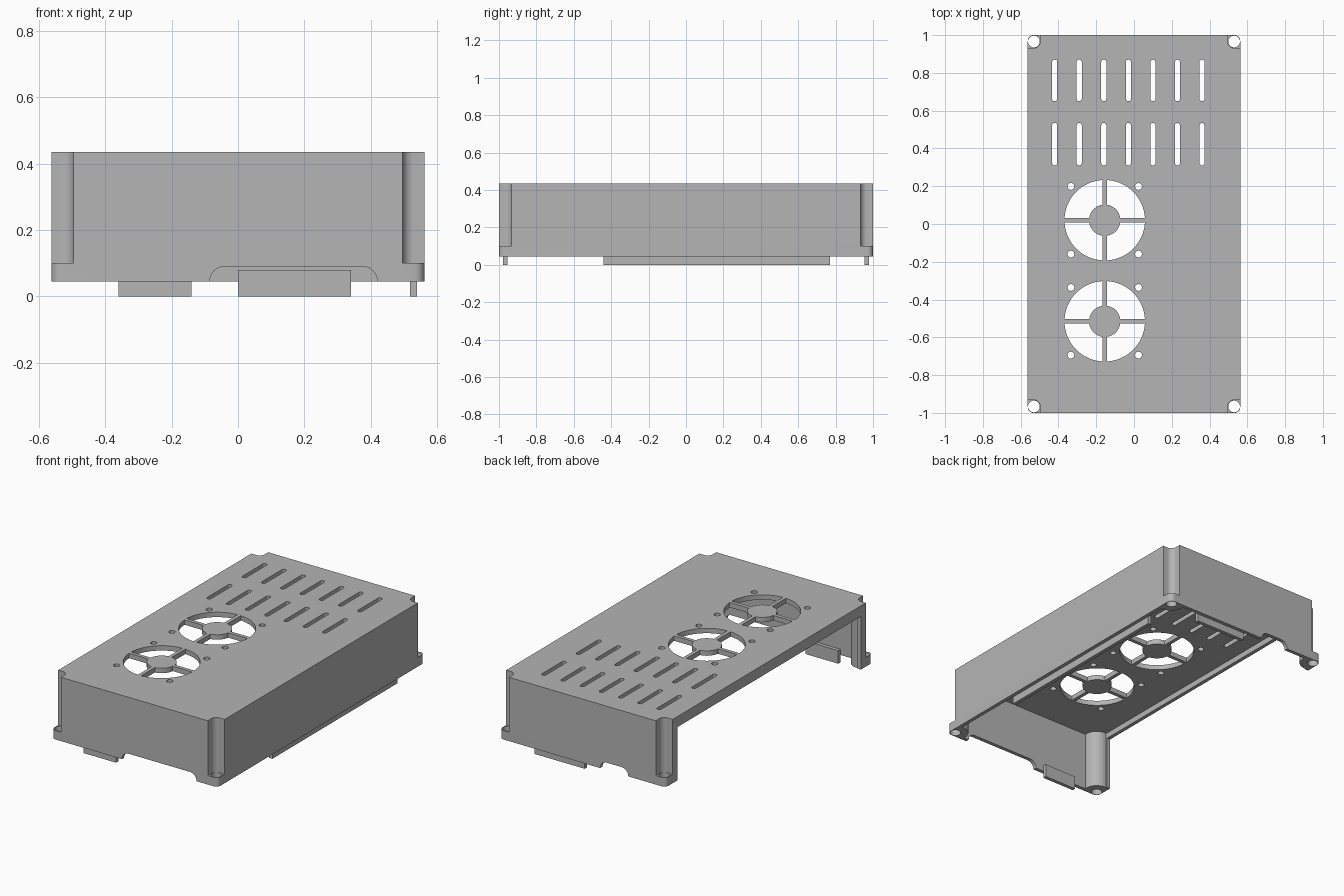
import bpy, bmesh
from math import sin, cos, pi, asin, acos, radians

if "Cube" in bpy.data.objects:
    bpy.data.objects.remove(bpy.data.objects["Cube"])

W, L, Z0, Z1 = 0.5625, 1.0, 0.045, 0.435    # half width, half length, heights
WALL, ROOF = 0.0225, 0.03
CX, CY = 0.53, 0.966                        # screw axis
POST = 0.075                                # screw post radius

grey = bpy.data.materials.new("plain grey")
grey.use_nodes = True
grey.diffuse_color = (0.46, 0.46, 0.46, 1)
grey.node_tree.nodes["Principled BSDF"].inputs["Base Color"].default_value = (0.46, 0.46, 0.46, 1)


def arc(cx, cy, r, a0, a1, n=10):
    return [(cx + r * cos(a0 + (a1 - a0) * i / n), cy + r * sin(a0 + (a1 - a0) * i / n))
            for i in range(n + 1)]


def circle(cx, cy, r, n=32):
    return arc(cx, cy, r, 0, 2 * pi, n)[:-1]


def rounded(x0, x1, y0, y1, r, n=8):
    pts = []
    for k, (x, y) in enumerate([(x1 - r, y1 - r), (x0 + r, y1 - r), (x0 + r, y0 + r), (x1 - r, y0 + r)]):
        pts += arc(x, y, r, k * pi / 2, (k + 1) * pi / 2, n)
    return pts


def rect(x0, x1, y0, y1):
    return [(x0, y0), (x1, y0), (x1, y1), (x0, y1)]


def prism(bm, pts, h0, h1, along_y=False):
    """Extrude an outline along z, or along y for an x-z outline."""
    def put(p, h):
        return bm.verts.new((p[0], h, p[1]) if along_y else (p[0], p[1], h))
    low, high = [put(p, h0) for p in pts], [put(p, h1) for p in pts]
    n = len(pts)
    bm.faces.new(low[::-1])
    top = bm.faces.new(high)
    for i in range(n):
        j = (i + 1) % n
        bm.faces.new((low[i], low[j], high[j], high[i]))
    return top


def make(name, bm):
    bmesh.ops.remove_doubles(bm, verts=bm.verts, dist=1e-5)
    bmesh.ops.recalc_face_normals(bm, faces=bm.faces)
    mesh = bpy.data.meshes.new(name)
    bm.to_mesh(mesh)
    bm.free()
    mesh.materials.append(grey)
    ob = bpy.data.objects.new(name, mesh)
    bpy.context.collection.objects.link(ob)
    return ob


def activate(ob):
    bpy.ops.object.select_all(action="DESELECT")
    ob.select_set(True)
    bpy.context.view_layer.objects.active = ob


def cut(target, bm):
    cutter = make("cutter", bm)
    cutter.hide_render = True
    mod = target.modifiers.new("cut", "BOOLEAN")
    mod.operation, mod.solver, mod.object = "DIFFERENCE", "EXACT", cutter
    activate(target)
    bpy.ops.object.modifier_apply(modifier=mod.name)
    bpy.data.objects.remove(cutter)


CORNERS = [(1, 1), (-1, 1), (-1, -1), (1, -1)]

# Outer block with rounded upright corners and a soft top edge
bm = bmesh.new()
top = prism(bm, rounded(-W, W, -L, L, 0.03), Z0, Z1)
bmesh.ops.bevel(bm, geom=list(top.edges), offset=0.018, segments=4, profile=0.5, affect="EDGES")
cover = make("cover", bm)

# Cavity, leaving a round post in each corner
ix, iy = W - WALL, L - WALL
a_side = -acos((ix - CX) / POST)
a_end = -pi - asin((iy - CY) / POST)
quarter = arc(CX, CY, POST, a_side, a_end, 14)
outline = []
for sx, sy in CORNERS:
    pts = quarter if sx * sy > 0 else quarter[::-1]
    outline += [(sx * x, sy * y) for x, y in pts]
bm = bmesh.new()
prism(bm, outline, -0.1, Z1 - ROOF)
cut(cover, bm)

# Open long side, with a lip left under the roof
bm = bmesh.new()
prism(bm, rect(-0.7, -0.5, -0.885, 0.885), -0.1, 0.37)
cut(cover, bm)

# Corner recesses above the screw flanges
bm = bmesh.new()
r = 0.034
for sx, sy in CORNERS:
    pts = arc(CX, CY, r, pi, 1.5 * pi) + [(0.7, CY - r), (0.7, 1.2), (CX - r, 1.2)]
    prism(bm, [(sx * x, sy * y) for x, y in pts], 0.1, 0.6)
cut(cover, bm)

# Screw holes through the flanges
bm = bmesh.new()
for sx, sy in CORNERS:
    prism(bm, circle(sx * CX, sy * CY, 0.031), -0.1, 0.2)
cut(cover, bm)

# Cable arches in the end walls
bm = bmesh.new()
prism(bm, rounded(-0.085, 0.42, 0, 0.09, 0.0449), -1.1, -0.96, True)
prism(bm, rounded(-0.31, -0.12, 0, 0.09, 0.0449), 0.96, 1.1, True)
cut(cover, bm)

# Roof openings: slots, fan grilles and fan screw holes
bm = bmesh.new()
zr = (Z1 - 0.1, Z1 + 0.1)
for i in range(7):
    x = -0.42 + 0.13 * i
    for y0, y1 in ((0.31, 0.535), (0.65, 0.87)):
        prism(bm, rounded(x - 0.0135, x + 0.0135, y0, y1, 0.0134, 5), *zr)
FX, R, HUB, HALF = -0.155, 0.213, 0.083, 0.011
for fy in (0.02, -0.515):
    for k in range(4):
        q = k * pi / 2
        do, di = asin(HALF / R), asin(HALF / HUB)
        prism(bm, arc(FX, fy, R, q + do, q + pi / 2 - do, 16)
              + arc(FX, fy, HUB, q + pi / 2 - di, q + di, 12), *zr)
    for sx, sy in CORNERS:
        prism(bm, circle(FX + 0.179 * sx, fy + 0.179 * sy, 0.018, 20), *zr)
cut(cover, bm)

# Locating tabs on the inside of the walls
tabs = {
    "front_tab": rect(-0.36, -0.14, -iy, -iy + 0.022),
    "back_tab": rect(0.0, 0.34, iy - 0.022, iy),
    "side_tab": rect(ix - 0.022, ix, -0.44, 0.77),
}
for name, pts in tabs.items():
    bm = bmesh.new()
    prism(bm, pts, 0, 0.08)
    make(name, bm)

activate(cover)
bpy.ops.object.shade_smooth_by_angle(angle=radians(30))
